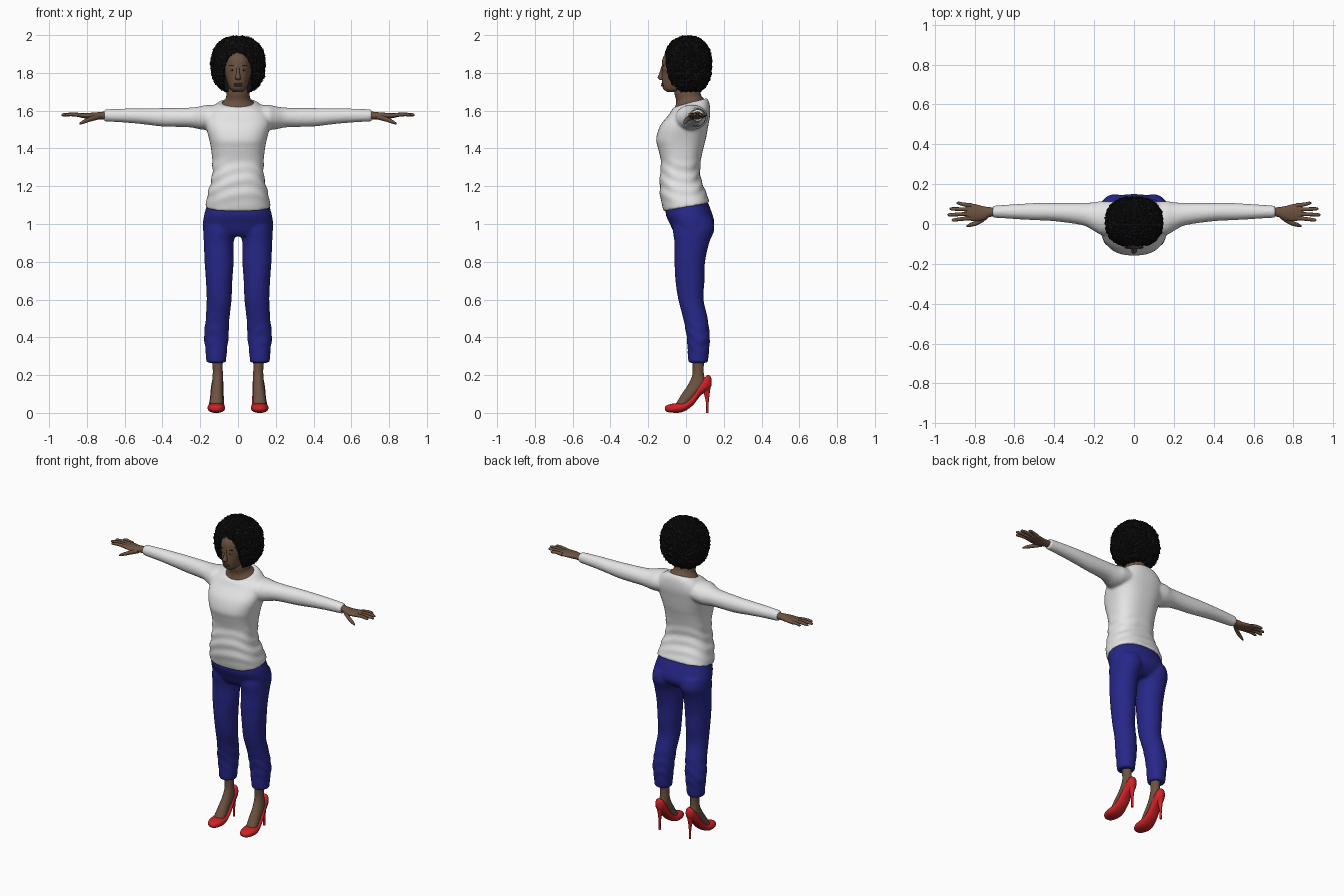
import bpy, bmesh, math
from mathutils import Matrix, Vector, noise

default = bpy.data.objects.get("Cube")
if default:
    bpy.data.objects.remove(default, do_unlink=True)


def material(name, *rgb):
    mat = bpy.data.materials.new(name)
    mat.use_nodes = True
    color = (*rgb, 1)
    mat.diffuse_color = color
    shader = next(n for n in mat.node_tree.nodes if n.type == "BSDF_PRINCIPLED")
    shader.inputs["Base Color"].default_value = color
    shader.inputs["Roughness"].default_value = 0.8
    return mat


WHITE = material("sweater white", 0.78, 0.78, 0.78)
BLUE = material("trouser blue", 0.02, 0.02, 0.25)
SKIN = material("brown skin", 0.15, 0.085, 0.052)
HAIR = material("black hair", 0.006, 0.006, 0.006)
RED = material("shoe red", 0.62, 0.016, 0.02)
LIPS = material("lip brown", 0.13, 0.055, 0.04)
EYE = material("eye white", 0.45, 0.42, 0.36)

AXES = {
    "X": lambda t, a, b: (t, a, b),
    "Y": lambda t, a, b: (a, t, b),
    "Z": lambda t, a, b: (a, b, t),
}


def spline(rows, steps=6):
    """Smooth in-between rings through the given rings."""
    rows = [Vector(r) for r in rows]
    ends = [rows[0]] + rows + [rows[-1]]
    for p, q, r, s in zip(ends, ends[1:], ends[2:], ends[3:]):
        for i in range(steps):
            u = i / steps
            yield (q * 2 + (r - p) * u + (p * 2 - q * 5 + r * 4 - s) * u * u
                   + (q * 3 - p - r * 3 + s) * u ** 3) / 2
    yield rows[-1]


def loft(bm, rows, axis="Z", mirror=False, power=2.0, sides=32, fold=None):
    """Rings of (position, centre a, centre b, radius a, radius b, tilt)."""
    rings = list(spline([tuple(r) + (0,) * (6 - len(r)) for r in rows]))
    for side in ((1, -1) if mirror else (1,)):
        loops = []
        for t, ca, cb, ra, rb, tilt in rings:
            loop = []
            for k in range(sides):
                angle = math.tau * k / sides
                c, s = math.cos(angle), math.sin(angle)
                swell = 1
                if fold and fold[1] < t < fold[2]:
                    fade = math.sin(math.pi * (t - fold[1]) / (fold[2] - fold[1]))
                    swell += fold[0] * fade * math.sin(95 * t + 3 * math.sin(2 * angle + 1))
                a = ca + ra * swell * math.copysign(abs(c) ** (2 / power), c)
                b = cb + rb * swell * math.copysign(abs(s) ** (2 / power), s)
                x, y, z = AXES[axis](t + tilt * s, a, b)
                loop.append(bm.verts.new((x * side, y, z)))
            loops.append(loop)
        for low, high in zip(loops, loops[1:]):
            for k in range(sides):
                j = (k + 1) % sides
                bm.faces.new((low[k], low[j], high[j], high[k]))
        bm.faces.new(loops[0])
        bm.faces.new(loops[-1])


def span(z, half_width, front, back, tilt=0):
    return (z, 0, (front + back) / 2, half_width, (back - front) / 2, tilt)


def ball(bm, centre, radii):
    place = Matrix.Translation(centre) @ Matrix.Diagonal((*radii, 1))
    bmesh.ops.create_uvsphere(bm, u_segments=16, v_segments=10, radius=1, matrix=place)


def finish(bm, name, mat, fuse=0, flat=False):
    bmesh.ops.recalc_face_normals(bm, faces=bm.faces[:])
    mesh = bpy.data.meshes.new(name)
    bm.to_mesh(mesh)
    bm.free()
    mesh.materials.append(mat)
    obj = bpy.data.objects.new(name, mesh)
    bpy.context.scene.collection.objects.link(obj)
    if fuse:
        remesh = obj.modifiers.new("fuse", "REMESH")
        remesh.mode = "VOXEL"
        remesh.voxel_size = fuse
        remesh.use_smooth_shade = True
        soften = obj.modifiers.new("soften", "SMOOTH")
        soften.factor, soften.iterations = 0.5, 5
    elif not flat:
        bpy.ops.object.select_all(action="DESELECT")
        obj.select_set(True)
        bpy.context.view_layer.objects.active = obj
        bpy.ops.object.shade_smooth_by_angle(angle=1.0)
    return obj


# Sweater: torso and both sleeves fused into one cloth surface
bm = bmesh.new()
loft(bm, [span(1.09, .174, -.118, .127, .024), span(1.16, .16, -.137, .105, .01),
          span(1.25, .138, -.139, .077), span(1.33, .136, -.133, .078),
          span(1.4, .143, -.148, .092), span(1.45, .153, -.158, .105),
          span(1.52, .17, -.137, .118), span(1.58, .168, -.09, .128),
          span(1.62, .135, -.075, .125, .015), span(1.642, .102, -.066, .112, .025)],
     power=2.5, sides=48, fold=(.03, 1.1, 1.36))
loft(bm, [(.08, .03, 1.57, .08, .06), (.16, .03, 1.565, .085, .066),
          (.2, .037, 1.562, .072, .061), (.26, .05, 1.564, .056, .052),
          (.4, .06, 1.565, .046, .049), (.5, .062, 1.57, .043, .042),
          (.6, .062, 1.574, .037, .037), (.71, .062, 1.575, .03, .032)],
     axis="X", mirror=True)
finish(bm, "sweater", WHITE, fuse=.008)

# Trousers: hips and both legs fused
bm = bmesh.new()
loft(bm, [span(1.11, .162, -.105, .11, .02), span(1.05, .179, -.107, .14),
          span(1.0, .186, -.085, .15), span(.96, .18, -.066, .128),
          span(.935, .15, -.045, .09)], power=2.2, sides=48)
loft(bm, [(1.03, .092, .04, .082, .1), (.97, .096, .04, .088, .11),
          (.9, .102, .031, .079, .092), (.8, .1, .02, .077, .081),
          (.7, .1, .021, .07, .077), (.6, .1, .026, .066, .067),
          (.5, .108, .05, .063, .065), (.4, .115, .065, .065, .061),
          (.33, .115, .065, .057, .057), (.265, .116, .064, .052, .052)],
     mirror=True, fold=(.035, .26, .55))
finish(bm, "trousers", BLUE, fuse=.008)

# Ankles and feet
bm = bmesh.new()
loft(bm, [(.33, .112, .064, .034, .036), (.25, .108, .064, .027, .03),
          (.2, .107, .064, .027, .031), (.15, .109, .058, .03, .047),
          (.1, .112, .02, .032, .042), (.055, .114, -.015, .034, .034),
          (.03, .115, -.035, .03, .025)], mirror=True)
finish(bm, "feet", SKIN)

# Pumps with arched soles, plus thin heels
bm = bmesh.new()
loft(bm, [(-.112, .113, .022, .012, .008), (-.1, .114, .023, .03, .018),
          (-.07, .115, .025, .043, .024), (-.035, .115, .027, .046, .026),
          (0, .114, .037, .042, .024), (.04, .112, .072, .037, .028),
          (.075, .11, .123, .034, .034), (.11, .108, .157, .03, .041),
          (.128, .108, .163, .02, .032), (.136, .108, .165, .008, .014)],
     axis="Y", mirror=True, power=2.3)
finish(bm, "shoes", RED)
bm = bmesh.new()
loft(bm, [(0, .108, .113, .007, .007), (.05, .108, .113, .007, .007),
          (.1, .108, .11, .012, .015), (.14, .108, .105, .022, .026)],
     mirror=True, sides=16)
finish(bm, "shoe_heels", RED)

# Hands: palm, four fingers, thumb
bm = bmesh.new()
loft(bm, [(.68, .062, 1.575, .024, .022), (.72, .06, 1.574, .024, .02),
          (.76, .054, 1.572, .036, .018), (.8, .057, 1.573, .043, .015),
          (.835, .062, 1.575, .041, .011), (.845, .062, 1.576, .03, .006)],
     axis="X", mirror=True)
for base_y, tip_y, tip_x in ((.03, .02, .915), (.051, .046, .935),
                             (.073, .076, .925), (.093, .104, .89)):
    mid_x, mid_y = (tip_x + .82) / 2, (base_y + tip_y) / 2
    loft(bm, [(.815, base_y, 1.574, .011, .011), (mid_x, mid_y, 1.58, .0095, .0095),
              (tip_x - .01, tip_y, 1.578, .008, .008), (tip_x, tip_y, 1.577, .003, .003)],
         axis="X", mirror=True, sides=12)
loft(bm, [(.735, .04, 1.568, .014, .014), (.78, .01, 1.556, .013, .013),
          (.82, -.004, 1.54, .01, .01), (.84, -.01, 1.531, .004, .004)],
     axis="X", mirror=True, sides=12)
finish(bm, "hands", SKIN)

# Neck, filling the neckline
bm = bmesh.new()
loft(bm, [span(1.605, .102, -.07, .11, .02), span(1.637, .088, -.058, .1, .02),
          span(1.663, .066, -.052, .085, .01), span(1.7, .06, -.062, .075),
          span(1.76, .055, -.05, .07)])
finish(bm, "neck", SKIN)

# Head and nose
bm = bmesh.new()
loft(bm, [span(1.7, .024, -.1, -.03), span(1.715, .042, -.12, .01),
          span(1.75, .058, -.127, .06), span(1.8, .07, -.128, .09),
          span(1.84, .073, -.128, .1), span(1.88, .068, -.122, .1),
          span(1.93, .05, -.09, .08)], power=2.2)
loft(bm, [span(1.835, .007, -.131, -.115), span(1.8, .009, -.14, -.115),
          span(1.775, .015, -.15, -.115), span(1.762, .013, -.138, -.115)], sides=16)
finish(bm, "head", SKIN)

# Lips, eyes, irises and brows
bm = bmesh.new()
for z in (1.742, 1.733):
    ball(bm, (0, -.12, z), (.023, .012, .006))
finish(bm, "lips", LIPS)
eyes, dark = bmesh.new(), bmesh.new()
for side in (1, -1):
    ball(eyes, (.03 * side, -.117, 1.814), (.013, .007, .005))
    ball(dark, (.03 * side, -.12, 1.814), (.005, .006, .005))
    ball(dark, (.032 * side, -.118, 1.838), (.016, .006, .0025))
finish(eyes, "eyes", EYE)
finish(dark, "irises_and_brows", HAIR)

# Curly hair: rough rounded mass with the face opening pushed in
bm = bmesh.new()
bmesh.ops.create_icosphere(bm, subdivisions=6, radius=1)
centre, radii = Vector((0, .01, 1.842)), Vector((.143, .126, .152))
for v in bm.verts:
    d = v.co.normalized()
    d /= sum(abs(c) ** 2.35 for c in d) ** (1 / 2.35)
    rough = 1 + .05 * noise.noise(d * 9) + .05 * noise.noise(d * 22)
    x, y, z = (centre[i] + d[i] * radii[i] * rough for i in range(3))
    rise = max(0, (z - 1.79) / .112)
    if y < 0 and (x / .073) ** 2 + rise ** 2 < 1:
        y = max(y, -.03)
    v.co = (x, y, z)
finish(bm, "hair", HAIR, flat=True)
